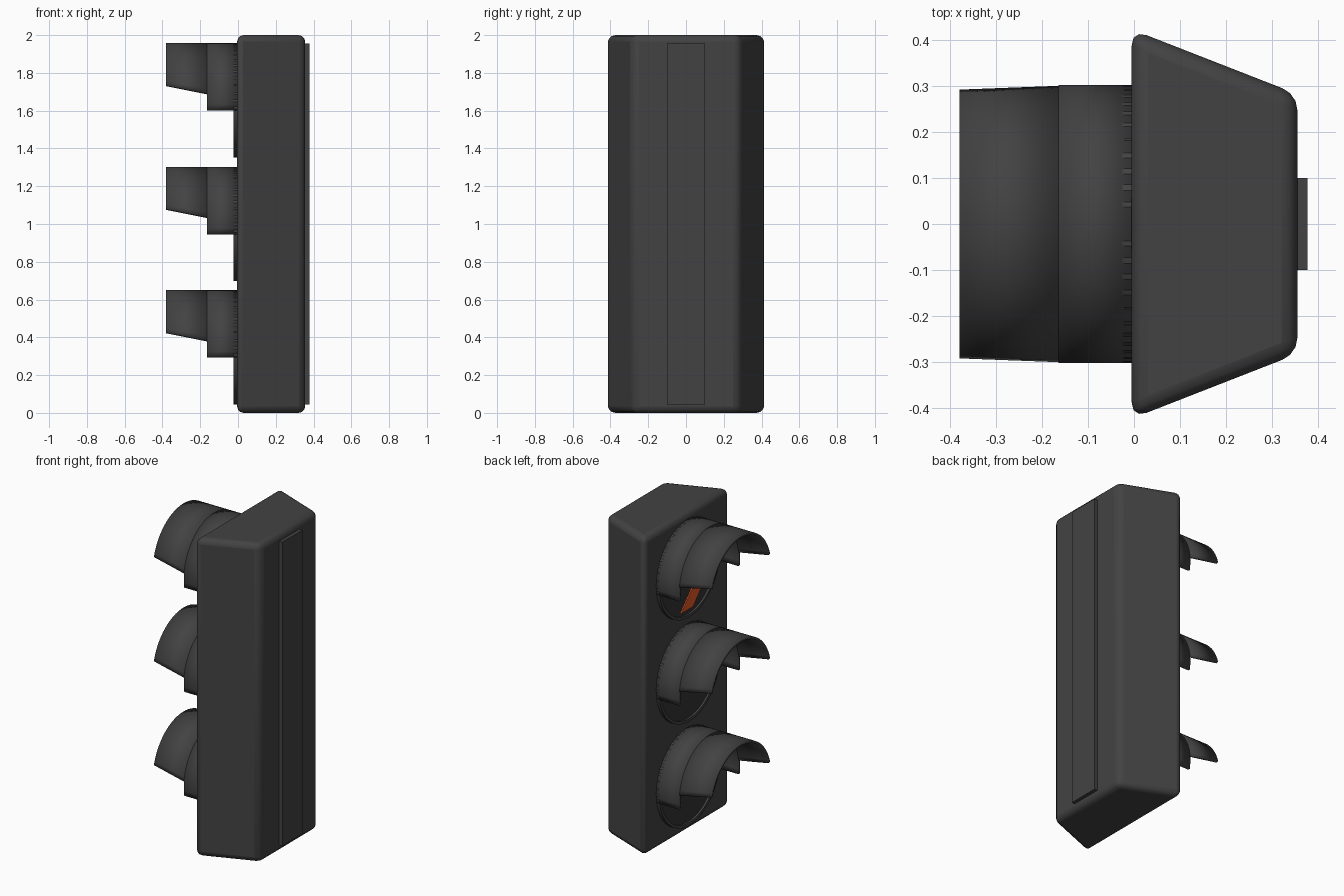
import bpy, bmesh, math
from mathutils import Vector

if "Cube" in bpy.data.objects:
    bpy.data.objects.remove(bpy.data.objects["Cube"])


def material(name, rgb):
    m = bpy.data.materials.new(name)
    m.use_nodes = True
    m.diffuse_color = (*rgb, 1)
    m.node_tree.nodes["Principled BSDF"].inputs["Base Color"].default_value = (*rgb, 1)
    return m


HOUSING = material("charcoal housing", (0.055, 0.055, 0.055))
LENS = material("dark lens", (0.035, 0.035, 0.035))
SIGNAL = material("orange red signal", (0.78, 0.1, 0.02))


def finish(name, bm, mat):
    bmesh.ops.recalc_face_normals(bm, faces=bm.faces)
    mesh = bpy.data.meshes.new(name)
    bm.to_mesh(mesh)
    bm.free()
    mesh.materials.append(mat)
    obj = bpy.data.objects.new(name, mesh)
    bpy.context.collection.objects.link(obj)
    return obj


def smooth(obj, degrees=40):
    bpy.ops.object.select_all(action="DESELECT")
    obj.select_set(True)
    bpy.context.view_layer.objects.active = obj
    bpy.ops.object.shade_smooth_by_angle(angle=math.radians(degrees))


def prism(name, outline, offset, mat):
    """Extrude a closed 3D outline along an offset vector."""
    bm = bmesh.new()
    face = bm.faces.new([bm.verts.new(p) for p in outline])
    new = bmesh.ops.extrude_face_region(bm, geom=[face], use_keep_orig=True)
    moved = [v for v in new["geom"] if isinstance(v, bmesh.types.BMVert)]
    bmesh.ops.translate(bm, verts=moved, vec=Vector(offset))
    return finish(name, bm, mat)


def lathe(name, profile, z, mat, steps=48):
    """Turn an (x, radius) profile round the lamp axis."""
    bm = bmesh.new()
    loops = [[bm.verts.new((x, r * math.cos(a), z + r * math.sin(a)))
              for a in (2 * math.pi * i / steps for i in range(steps))]
             for x, r in profile]
    for a, b in zip(loops, loops[1:]):
        for i in range(steps):
            j = (i + 1) % steps
            bm.faces.new((a[i], a[j], b[j], b[i]))
    return bm, loops


def visor(name, z, radius=0.303, steps=32):
    """Hood made of a deep collar and a shorter sloping peak."""
    bm = bmesh.new()
    for stations in (((0.0, -0.055), (-0.165, -0.055)),
                     ((-0.165, 0.035), (-0.38, 0.078))):
        rows = []
        for x, drop in stations:
            start = math.asin(drop / radius)
            sweep = math.pi - 2 * start
            rows.append([bm.verts.new((x, radius * math.cos(start + sweep * i / steps),
                                       z + radius * math.sin(start + sweep * i / steps)))
                         for i in range(steps + 1)])
        for i in range(steps):
            bm.faces.new((rows[0][i], rows[1][i], rows[1][i + 1], rows[0][i + 1]))
    # make every face point away from the lamp axis before thickening
    bm.normal_update()
    flip = [f for f in bm.faces
            if f.normal.dot(f.calc_center_median() - Vector((f.calc_center_median().x, 0, z))) < 0]
    bmesh.ops.reverse_faces(bm, faces=flip)
    mesh = bpy.data.meshes.new(name)
    bm.to_mesh(mesh)
    bm.free()
    mesh.materials.append(HOUSING)
    obj = bpy.data.objects.new(name, mesh)
    bpy.context.collection.objects.link(obj)
    wall = obj.modifiers.new("wall", "SOLIDIFY")
    wall.thickness = 0.015
    wall.offset = -1
    smooth(obj)


# Tapered housing with softened edges
plan = [(-0.005, 0.424), (0.356, 0.283), (0.356, -0.283), (-0.005, -0.424)]
body = prism("housing", [(x, y, 0) for x, y in plan], (0, 0, 2), HOUSING)
bevel = body.modifiers.new("soft edges", "BEVEL")
bevel.width = 0.035
bevel.segments = 3
bevel.limit_method = "ANGLE"
smooth(body)

# Mounting strip down the rear
prism("rear_strip", [(0.35, y, z) for y, z in
                     ((-0.1, 0.045), (0.1, 0.045), (0.1, 1.955), (-0.1, 1.955))],
      (0.028, 0, 0), HOUSING)

# Three lamps: rim, lens and visor
for label, z in (("top", 1.655), ("middle", 1.0), ("bottom", 0.347)):
    bm, _ = lathe("rim", [(0, 0.303), (-0.025, 0.303), (-0.025, 0.285), (0, 0.285)], z, HOUSING)
    smooth(finish(label + "_rim", bm, HOUSING))
    bm, loops = lathe("lens", [(0, 0.287), (-0.012, 0.287)], z, LENS)
    bm.faces.new(loops[-1])
    smooth(finish(label + "_lens", bm, LENS))
    visor(label + "_visor", z)

# Lit arrow on the top lens: upper half outline mirrored to the lower half
half = [(-0.26, 0.05), (0.115, 0.05), (-0.075, 0.255), (0.045, 0.255)]
arrow = half + [(0.275, 0)] + [(u, -v) for u, v in reversed(half)]
prism("signal_arrow", [(-0.011, -u, 1.655 + v) for u, v in arrow], (-0.008, 0, 0), SIGNAL)
